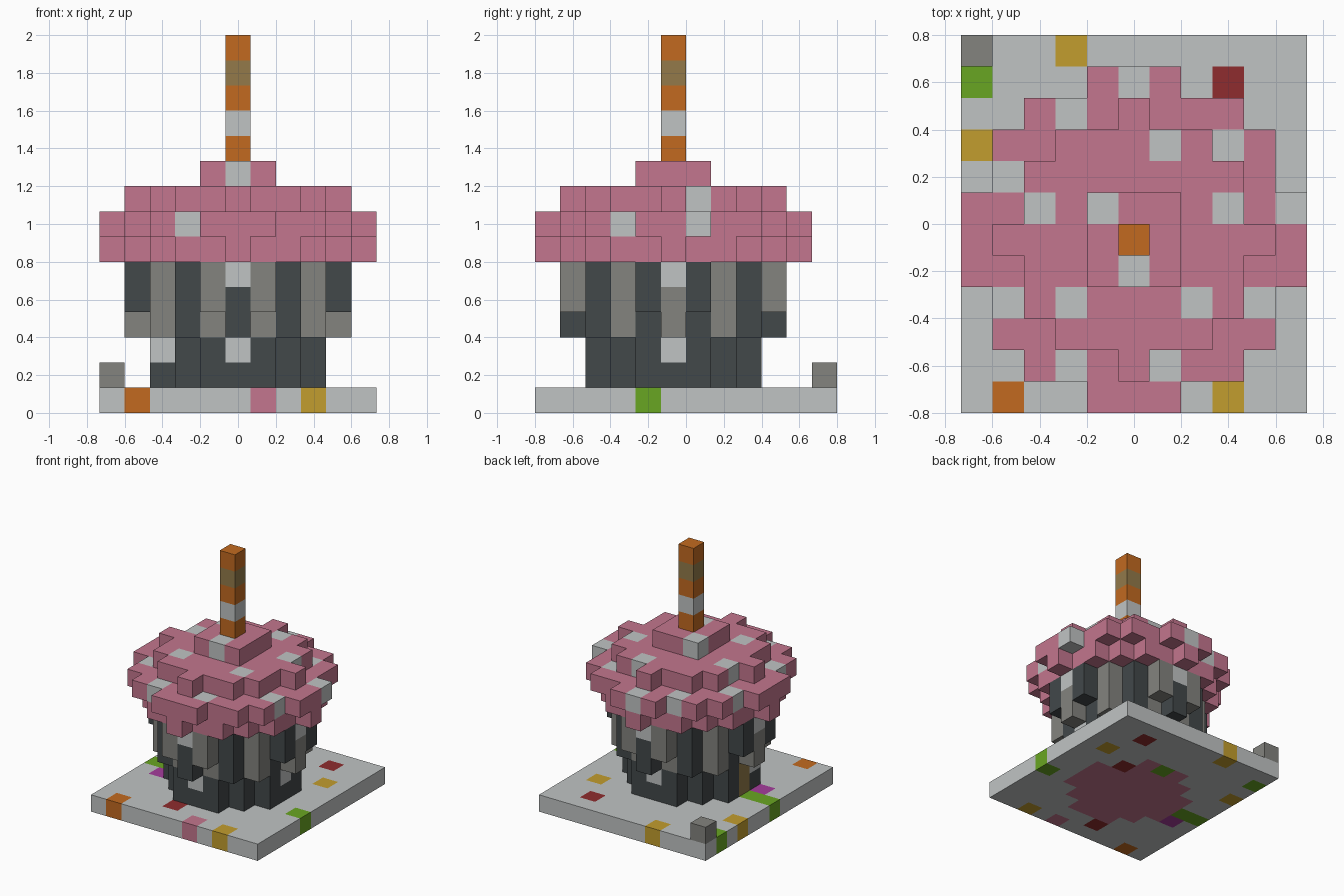
import bpy
import bmesh
from mathutils import Vector

cube = bpy.data.objects.get("Cube")
if cube:
    bpy.data.objects.remove(cube, do_unlink=True)

U = 2 / 15  # edge of one block

# Colours, given as sRGB hex and stored as linear values
HEX = {
    "white": "c0c4c4", "pink": "c3768e", "orange": "c26a20", "tan": "937a4a",
    "charcoal": "42484a", "grey": "83837e", "gold": "c29d2e",
    "green": "69a622", "red": "8f2c2e", "magenta": "a53c9c",
}


def linear(code):
    v = int(code, 16) / 255
    return v / 12.92 if v <= 0.04045 else ((v + 0.055) / 1.055) ** 2.4


materials = {}
for name, code in HEX.items():
    rgba = [linear(code[k:k + 2]) for k in (0, 2, 4)] + [1.0]
    mat = bpy.data.materials.new(name)
    mat.use_nodes = True
    mat.diffuse_color = rgba
    bsdf = next(n for n in mat.node_tree.nodes if n.type == "BSDF_PRINCIPLED")
    bsdf.inputs["Base Color"].default_value = rgba
    bsdf.inputs["Roughness"].default_value = 0.8
    materials[name] = mat


def disk(half_widths):
    """Block offsets of a stepped disk; half width listed per row from the middle."""
    for dy in range(1 - len(half_widths), len(half_widths)):
        w = half_widths[abs(dy)]
        for dx in range(-w, w + 1):
            yield dx, dy


def pleat(dx, dy):
    """Alternating pleats around the paper cup."""
    if abs(dy) > abs(dx):
        return "grey" if dx % 2 else "charcoal"
    return "charcoal" if dy % 2 else "grey"


parts = {}


def put(part, color, z, offsets):
    for dx, dy in offsets:
        parts.setdefault(part, {})[dx, dy, z] = color


FOOT = [3, 3, 2, 1]

# Plate with a pink centre and scattered crumbs
put("plate", "white", 0, [(x, y) for x in range(-5, 6) for y in range(-5, 7)])
put("plate", "pink", 0, disk(FOOT))
put("plate", "orange", 0, [(-4, -5)])
put("plate", "pink", 0, [(1, -5)])
put("plate", "gold", 0, [(3, -5), (4, 3), (-2, 6), (-5, 3)])
put("plate", "green", 0, [(5, -1), (-5, 5), (-5, 0), (-4, 0), (0, 3)])
put("plate", "red", 0, [(3, 5), (-1, -4), (2, 2)])
put("plate", "magenta", 0, [(-4, -1)])
put("loose_block", "grey", 1, [(-5, 6)])

# Cup foot with spots
for z in (1, 2):
    put("cup_foot", "charcoal", z, disk(FOOT))
    put("cup_foot", "tan", z, [(-3, 0)])
put("cup_foot", "white", 2, [(0, -3), (3, 0), (0, 3), (-3, -1)])

# Pleated cup wall
for z, shape in ((3, [4, 3, 3, 2, 0]), (4, [4, 4, 3, 2, 1]), (5, [4, 4, 3, 2, 1])):
    for cell in disk(shape):
        put("cup_wall", pleat(*cell), z, [cell])
put("cup_wall", "white", 5, [(0, -4), (4, 0), (0, 4), (-4, 0)])

# Frosting layers with sprinkles
put("frosting", "pink", 6, disk([5, 4, 4, 3, 2, 0]))
put("frosting", "pink", 7, disk([5, 5, 4, 4, 3, 1]))
put("frosting", "pink", 8, disk([4, 3, 3, 2, 0]))
put("frosting", "pink", 9, disk([1, 1]))
put("frosting", "white", 7, [(-2, -4), (1, -4), (-4, -2), (4, -2), (5, 1),
                             (-4, 2), (3, 3), (-2, 4), (0, 5)])
put("frosting", "white", 8, [(-2, -2), (2, -2), (-3, 1), (3, 1), (1, 3)])
put("frosting", "white", 9, [(0, -1), (-1, 1)])

# Striped candle
for k, color in enumerate(("orange", "white", "orange", "tan", "orange")):
    put("candle", color, 10 + k, [(0, 0)])

# Turn each part into a mesh of its exposed block faces
filled = set().union(*parts.values())
AXES = [Vector(v) for v in ((1, 0, 0), (0, 1, 0), (0, 0, 1))]
for part, cells in parts.items():
    bm = bmesh.new()
    slots = sorted(set(cells.values()))
    for cell, color in cells.items():
        centre = Vector(cell) + Vector((0, -0.5, 0.5))
        for a in range(3):
            for sign in (1, -1):
                n = AXES[a] * sign
                if tuple(int(c) for c in Vector(cell) + n) in filled:
                    continue
                u, v = AXES[(a + 1) % 3], AXES[(a + 2) % 3] * sign
                ring = (u + v, v - u, -u - v, u - v)
                face = bm.faces.new([bm.verts.new((centre + (n + r) / 2) * U) for r in ring])
                face.material_index = slots.index(color)
    bmesh.ops.remove_doubles(bm, verts=bm.verts, dist=U / 100)
    mesh = bpy.data.meshes.new(part)
    bm.to_mesh(mesh)
    bm.free()
    for s in slots:
        mesh.materials.append(materials[s])
    bpy.context.collection.objects.link(bpy.data.objects.new(part, mesh))
